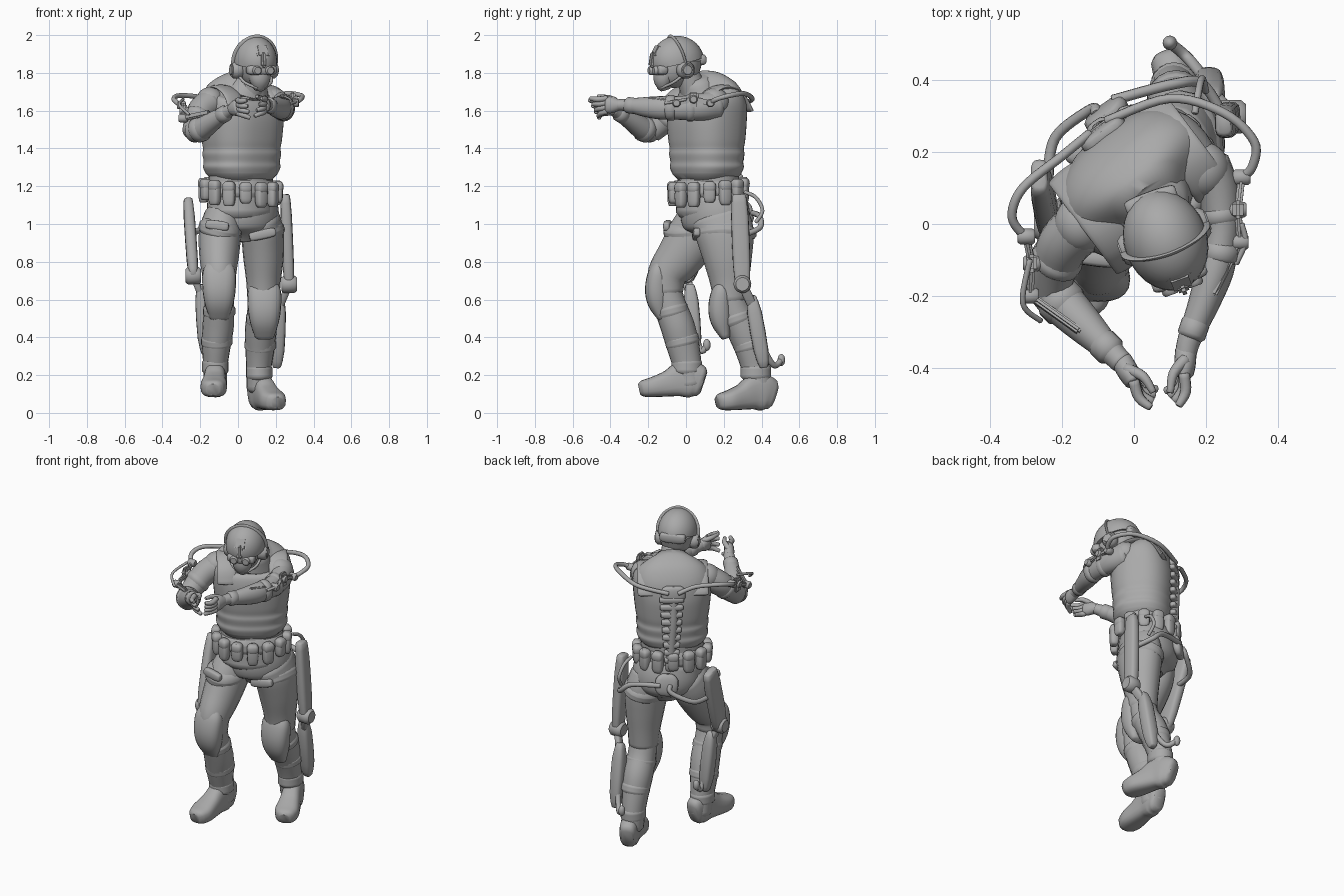
import bpy, bmesh, math
from mathutils import Vector as V, Matrix

if "Cube" in bpy.data.objects:
    bpy.data.objects.remove(bpy.data.objects["Cube"])

grey = bpy.data.materials.new("plain grey")
grey.use_nodes = True
tone = (0.4, 0.4, 0.4, 1)
grey.diffuse_color = tone
grey.node_tree.nodes["Principled BSDF"].inputs["Base Color"].default_value = tone
UP, FRONT, SIDE = V((0, 0, 1)), V((0, -1, 0)), V((1, 0, 0))


def finish(name, bm, angle=40):
    bmesh.ops.recalc_face_normals(bm, faces=bm.faces)
    mesh = bpy.data.meshes.new(name)
    bm.to_mesh(mesh)
    bm.free()
    mesh.materials.append(grey)
    mesh.shade_smooth()
    mesh.set_sharp_from_angle(angle=math.radians(angle))
    ob = bpy.data.objects.new(name, mesh)
    bpy.context.collection.objects.link(ob)


def frame(axis, up):
    axis = V(axis).normalized()
    side = axis.cross(V(up)).normalized()
    return Matrix((side, side.cross(axis), axis)).transposed()


def spline(rows, steps):
    """Smooth interpolation through rows of numbers."""
    out = []
    for i in range(len(rows) - 1):
        a, b, c, d = (rows[max(0, min(len(rows) - 1, i + k))] for k in (-1, 0, 1, 2))
        for s in range(steps):
            t = s / steps
            out.append([q + t / 2 * (r - p + t * (2*p - 5*q + 4*r - e + t * (3*(q - r) + e - p)))
                        for p, q, r, e in zip(a, b, c, d)])
    return out + [list(rows[-1])]


def tube(name, rows, up=FRONT, sides=20, steps=4, square=1.0):
    """Loft through rows (x, y, z, half width, half depth) with domed ends."""
    rows = spline([r if len(r) == 5 else (*r, r[3]) for r in rows], steps)
    pts = [V(r[:3]) for r in rows]
    axes = [(pts[min(i + 1, len(pts) - 1)] - pts[max(i - 1, 0)]).normalized() for i in range(len(pts))]
    rings = [(p, a, r[3], r[4]) for p, a, r in zip(pts, axes, rows)]
    for end, sign in ((0, -1), (-1, 1)):
        p, a, w, d = rings[end]
        cap = (p + a * sign * min(w, d) * 0.3, a, w * 0.75, d * 0.75)
        rings.insert(0 if sign < 0 else len(rings), cap)
    bm = bmesh.new()
    loops = []
    for p, a, w, d in rings:
        m = frame(a, up)
        loop = []
        for k in range(sides):
            c, s = math.cos(math.tau * k / sides), math.sin(math.tau * k / sides)
            q = V((math.copysign(abs(c) ** square, c) * w, math.copysign(abs(s) ** square, s) * d, 0))
            loop.append(bm.verts.new(p + m @ q))
        loops.append(loop)
    for A, B in zip(loops, loops[1:]):
        for k in range(sides):
            n = (k + 1) % sides
            bm.faces.new((A[k], A[n], B[n], B[k]))
    bm.faces.new(loops[0])
    bm.faces.new(loops[-1])
    finish(name, bm, 50)


def rod(name, pts, r=0.013):
    tube(name, [(*p, r) for p in pts], up=(0.13, 0.21, 0.97), sides=10, steps=6)


def pod(name, a, b, w, d, up=SIDE, taper=0.8):
    """Rounded box from a to b, w wide and d thick along up, narrower at both ends."""
    a, b = V(a), V(b)
    tube(name, [(*a.lerp(b, t), w / 2 * f, d / 2 * f) for t, f in
                ((.04, taper), (.25, 1), (.75, 1), (.96, taper))], up, 16, 2, .6)


def plate(name, a, b, w, d, up=SIDE):
    """Bevelled bar from a to b, w wide and d thick along up."""
    a, b = V(a), V(b)
    bm = bmesh.new()
    bmesh.ops.create_cube(bm, size=1)
    bmesh.ops.scale(bm, vec=(w, d, (b - a).length), verts=bm.verts)
    bmesh.ops.bevel(bm, geom=bm.edges[:], offset=min(w, d) * .3, segments=2, affect='EDGES')
    bmesh.ops.transform(bm, matrix=Matrix.Translation((a + b) / 2) @ frame(b - a, up).to_4x4(), verts=bm.verts)
    finish(name, bm)


def ball(name, p, size, up=FRONT, cut=None):
    bm = bmesh.new()
    bmesh.ops.create_uvsphere(bm, u_segments=28, v_segments=16, radius=1)
    if cut:
        bmesh.ops.bisect_plane(bm, geom=bm.verts[:] + bm.edges[:] + bm.faces[:], plane_co=cut[0],
                               plane_no=cut[1], clear_outer=True)
        bmesh.ops.holes_fill(bm, edges=[e for e in bm.edges if e.is_boundary])
    bmesh.ops.scale(bm, vec=size, verts=bm.verts)
    bmesh.ops.transform(bm, matrix=Matrix.Translation(p) @ frame(UP, up).to_4x4(), verts=bm.verts)
    finish(name, bm)


def disc(name, p, axis, r, h):
    a = V(axis).normalized() * h / 2
    tube(name, [(*(V(p) - a), r), (*(V(p) + a), r)], up=(0.1, 0.2, 1), steps=1)


def body(yaw, centre):
    """Return a local frame: left, back, and (left, back, height) -> world point."""
    left = V((math.cos(yaw), math.sin(yaw), 0))
    back = V((-left.y, left.x, 0))
    return left, back, lambda l, b, z: V((*centre, 0)) + left * l + back * b + UP * z


# Torso, vest and belt, turned to the left
LEFT, BACK, T = body(math.radians(37), (0.02, 0.11))
tube("trunk", [(*T(0, .01, z), w, d) for z, w, d in
     ((1.06, .19, .16), (1.15, .185, .155), (1.25, .18, .15), (1.4, .18, .15))], BACK, 32)
tube("vest", [(*T(0, b, z), w, d) for b, z, w, d in
     ((0, 1.265, .19, .16), (0, 1.3, .207, .17), (0, 1.33, .203, .168),
      (0, 1.37, .21, .174), (0, 1.4, .207, .171), (0, 1.45, .215, .178),
      (0, 1.56, .226, .183), (.005, 1.64, .23, .168), (0, 1.69, .215, .14),
      (-.015, 1.72, .175, .11), (-.04, 1.745, .11, .09))], BACK, 36, square=.82)
tube("collar", [(*T(.0, -.05, 1.69), .125, .105), (*T(.01, -.07, 1.755), .088, .085)], BACK, 28)
tube("neck", [(.06, .05, 1.68, .075), (.08, .02, 1.76, .066), (.09, -.01, 1.83, .064)])
for s in (-1, 1):
    tube("shoulder_strap", [(*T(s * .15, b, z), .055, .013) for b, z in
         ((-.155, 1.6), (-.115, 1.68), (-.02, 1.725), (.085, 1.695), (.155, 1.6))], UP)
tube("belt", [(*T(0, .01, z), .2, .172) for z in (1.16, 1.205)], BACK, 32)
for k in range(14):
    a = math.tau * (k + .5) / 14
    out = LEFT * math.cos(a) + BACK * math.sin(a)
    p = T(.208 * math.cos(a), .01 + .182 * math.sin(a), .01 + .015 * math.sin(a))
    low = 1.095 if k % 3 else 1.115
    pod("belt_pouch", p + UP * low, p + UP * 1.21, .064, .05, out)
    pod("pouch_flap", p + UP * 1.17, p + UP * 1.22, .066, .056, out)

# Pelvis
tube("pelvis", [(.02, .14, 1.13, .19, .16), (.025, .155, 1.05, .202, .172), (.025, .16, .98, .185, .16),
     (.025, .16, .94, .11, .11)], BACK, 32)

# Legs: thigh, knee pad, shin and boot
tube("right_thigh", [(-.08, .1, 1.04, .1, .13), (-.095, .05, .95, .112, .14), (-.1, -.03, .83, .105, .125),
     (-.1, -.1, .73, .09, .105), (-.1, -.105, .64, .082, .09)])
tube("right_shin", [(-.1, -.11, .68, .078), (-.1, -.085, .57, .078, .085), (-.105, -.045, .46, .083, .09),
     (-.115, -.015, .35, .075, .086), (-.12, .01, .24, .064, .075), (-.12, .025, .15, .062, .073)])
tube("left_thigh", [(.12, .18, 1.04, .1, .15), (.13, .205, .95, .112, .155), (.135, .22, .82, .107, .13),
     (.135, .23, .7, .092, .105), (.135, .235, .6, .085, .09)])
tube("left_shin", [(.135, .23, .63, .08), (.13, .26, .53, .082, .085), (.12, .31, .43, .084, .09),
     (.115, .345, .33, .076, .082), (.11, .37, .23, .066, .075), (.11, .385, .13, .064, .072)])


def knee(side, x, y, z):
    pad = ((.0, .15, .055, .02), (-.012, .09, .086, .05), (-.02, .0, .088, .062),
           (-.012, -.08, .076, .055), (.01, -.16, .05, .025))
    tube(side + "_knee_pad", [(x, y + dy, z + dz, w, d) for dy, dz, w, d in pad], square=.8)


knee("right", -.1, -.135, .66)
knee("left", .14, .2, .56)


def boot(side, heel, toe, base):
    heel, toe = V((*heel, 0)), V((*toe, 0))
    shape = ((0, .085, .048, .08), (.15, .098, .056, .096), (.35, .095, .056, .092), (.55, .075, .062, .07),
             (.8, .057, .07, .054), (.95, .05, .058, .046), (1, .047, .046, .04))
    rows = [(*(heel.lerp(toe, t) + UP * (base + h)), w, d) for t, h, w, d in shape]
    tube(side + "_boot", rows, UP, square=.72)


boot("right", (-.115, .08), (-.132, -.235), .08)
boot("left", (.095, .452), (.205, .178), .01)
for side, x, y, z in (("right", -.12, .005, .25), ("left", .112, .37, .22)):
    tube(side + "_boot_cuff", [(x, y, z + h, .07, .081) for h in (-.03, .02)])

# Straps around the legs
for name, p, axis, w, d in (
        ("right_thigh_strap", (-.095, .03, .97), (.25, -.15, 1), .115, .15),
        ("left_thigh_strap", (.13, .21, .95), (-.3, 0, 1), .12, .162),
        ("right_knee_strap", (-.1, -.075, .54), (0, -.25, 1), .086, .088),
        ("left_knee_strap", (.13, .27, .5), (0, -.35, 1), .088, .09),
        ("left_calf_strap", (.118, .34, .36), (0, -.3, 1), .083, .088),
        ("right_calf_strap", (-.113, -.02, .38), (0, -.25, 1), .083, .091)):
    a = V(axis).normalized() * .016
    tube(name, [(*(V(p) - a), w, d), (*(V(p) + a), w, d)])
pod("right_buckle", (-.17, -.09, 1.0), (-.05, -.105, .985), .05, .04, FRONT)
pod("left_buckle", (.06, .05, .93), (.2, .06, .96), .05, .04, FRONT)

# Arms
tube("left_upper_arm", [(.2, .16, 1.63, .07, .078), (.232, .09, 1.62, .062, .073), (.245, .0, 1.615, .053, .065),
     (.238, -.08, 1.615, .05, .061)], UP)
tube("left_forearm", [(.24, -.06, 1.615, .05, .058), (.225, -.13, 1.615, .053, .062),
     (.195, -.22, 1.62, .044, .052), (.155, -.32, 1.63, .033), (.145, -.36, 1.63, .03)], UP)
tube("right_upper_arm", [(-.15, -.01, 1.64, .075), (-.195, -.055, 1.6, .073), (-.222, -.12, 1.54, .065),
     (-.235, -.18, 1.49, .06)], UP)
tube("right_forearm", [(-.24, -.18, 1.49, .058), (-.2, -.22, 1.5, .062), (-.14, -.28, 1.54, .053),
     (-.06, -.36, 1.59, .035), (-.035, -.385, 1.605, .032)], UP)
ball("left_shoulder_cap", (.192, .15, 1.645), (.075, .08, .075))
ball("right_shoulder_cap", (-.148, .0, 1.65), (.075, .08, .075))
for name, a, b, w, d in (
        ("left_sleeve_band", (.24, .035, 1.615), (.243, .01, 1.615), .06, .072),
        ("left_elbow_band", (.243, -.065, 1.615), (.238, -.095, 1.615), .057, .067),
        ("left_wrist_cuff", (.172, -.275, 1.625), (.16, -.31, 1.63), .04, .043),
        ("right_sleeve_band", (-.21, -.09, 1.57), (-.219, -.105, 1.555), .073, .073),
        ("right_elbow_band", (-.215, -.205, 1.495), (-.19, -.23, 1.505), .067, .067),
        ("right_wrist_cuff", (-.09, -.33, 1.572), (-.065, -.355, 1.587), .044, .044)):
    tube(name, [(*a, w, d), (*b, w, d)], UP, steps=1)


def hand(side, wrist, palm, tips, inward):
    wrist, palm, tips, inward = map(V, (wrist, palm, tips, inward))
    tube(side + "_palm", [(*wrist, .03, .028), (*wrist.lerp(palm, .6), .03, .043), (*palm, .026, .043)], UP)
    for k in range(4):
        drop = UP * (.035 - .023 * k)
        tip = tips + drop - UP * .008 * k + inward * .014 * k + (palm - tips) * .14 * k
        tube(side + "_finger", [(*(palm + drop), .016), (*(palm.lerp(tip, .55) + drop * .3 - inward * .012), .015),
             (*tip, .011)], (.1, .2, 1), 10)
    tube(side + "_thumb", [(*(wrist.lerp(palm, .4) + UP * .025), .018), (*(palm + inward * .03 + UP * .04), .014),
         (*(tips.lerp(palm, .4) + inward * .03 + UP * .045), .01)], (.1, .2, 1), 10)


hand("left", (.145, -.35, 1.63), (.14, -.42, 1.63), (.125, -.505, 1.63), (-1, .1, 0))
hand("right", (-.035, -.38, 1.605), (.0, -.44, 1.62), (.045, -.51, 1.62), (.85, .5, 0))

# Head and helmet, facing slightly left
HL, HB, H = body(math.radians(20), (.088, -.045))
ball("head", H(0, -.02, 1.83), (.082, .105, .11), HB)
tube("jaw_mask", [(*H(0, -.075, 1.8), .062, .055), (*H(0, -.08, 1.76), .055, .05),
     (*H(0, -.07, 1.72), .035, .035)], HB)
ball("helmet", H(0, 0, 1.862), (.116, .144, .134), HB, ((0, 0, -.08), (0, .25, -1)))
tube("helmet_back", [(*H(0, .045, 1.79), .085, .07), (*H(0, .04, 1.86), .102, .097)], HB)
tube("helmet_band", [(*H(l, b, z), .02, .006) for l, b, z in
     ((-.112, .01, 1.83), (-.107, -.01, 1.9), (-.07, -.03, 1.956), (0, -.04, 1.984),
      (.07, -.03, 1.956), (.107, -.01, 1.9), (.112, .01, 1.83))], HB)
plate("front_mount", H(0, -.134, 1.88), H(0, -.1, 1.945), .07, .03, HB)
plate("mount_arm", H(0, -.148, 1.83), H(0, -.136, 1.91), .03, .03, HB)
pod("goggles", H(-.08, -.105, 1.815), H(.08, -.105, 1.815), .055, .06, HB)
pod("rear_plate", H(-.075, .118, 1.87), H(.075, .118, 1.87), .06, .05, HB)
for s in (-1, 1):
    disc("ear_cup", H(s * .096, .01, 1.815), HL, .046, .035)
    disc("ear_cup_cover", H(s * .108, .01, 1.815), HL, .032, .028)
    disc("goggle_lens", H(s * .036, -.132, 1.812), HB, .024, .02)
    rod("chin_strap", (H(s * .09, .0, 1.79), H(s * .075, -.05, 1.75), H(s * .02, -.1, 1.72)), .008)

# Spine of the support frame, widening upward
rod("spine_core", [T(.02, .178, 1.14), T(.01, .183, 1.3), T(0, .185, 1.45), T(0, .175, 1.6)], .028)
for k in range(9):
    p, w = T(.01, .186, 1.2 + k * .048), .04 + .004 * k
    pod("vertebra", p - LEFT * w, p + LEFT * w, .036, .04, BACK)
pod("spine_head", T(0, .18, 1.57), T(0, .17, 1.66), .14, .05, BACK)
pod("hip_plate", T(.045, .225, .99), T(.035, .205, 1.12), .13, .05, BACK, .6)

# Curved rods from spine to arms and thighs
rod("right_shoulder_rod", (T(-.03, .2, 1.63), (-.2, .19, 1.67), (-.31, .1, 1.68), (-.34, .02, 1.66),
    (-.305, -.035, 1.63)))
rod("left_shoulder_rod", (T(.03, .2, 1.63), (.1, .35, 1.66), (.25, .31, 1.69), (.335, .23, 1.68),
    (.33, .16, 1.66), (.3, .13, 1.64)))
rod("right_hip_rod", (T(.02, .235, 1.06), (-.12, .32, 1.02), (-.22, .24, .96), (-.24, .12, .95)), .015)
rod("left_hip_rod", (T(.08, .235, 1.06), (.11, .39, 1.04), (.19, .39, .98), (.25, .3, .94)), .015)
rod("left_waist_loop", ((.17, .31, 1.17), (.18, .37, 1.14), (.19, .405, 1.07), (.2, .37, 1.01)), .01)

# Arm frames: joints and links
for side, pts in (("left", ((.3, .13, 1.64), (.29, .04, 1.66), (.295, -.05, 1.64), (.22, -.2, 1.66))),
                  ("right", ((-.3, -.035, 1.63), (-.285, -.11, 1.6), (-.29, -.2, 1.56), (-.15, -.3, 1.59)))):
    for a, b in zip(pts, pts[1:]):
        plate(side + "_arm_link", a, b, .028, .02)
    for p in pts[:3]:
        disc(side + "_arm_joint", p, SIDE, .022, .035)
    plate(side + "_arm_clamp", V(pts[1]) + UP * .04, V(pts[1]) - UP * .05, .05, .03)
rod("left_outer_link", ((.3, .0, 1.66), (.31, -.05, 1.65), (.285, -.11, 1.64)), .008)
rod("right_outer_link", ((-.29, -.1, 1.66), (-.31, -.22, 1.63), (-.26, -.27, 1.58)), .008)

# Leg frames: long thigh pods, knee joints and shin pods
for side, wide, top, low, shin, end, tip in (
        ("left", .092, (.25, .28, 1.17), (.272, .3, .65), (.22, .345, .63), (.205, .415, .23), (.1, .505, .28)),
        ("right", .12, (-.265, .14, 1.14), (-.235, -.01, .7), (-.195, .02, .69), (-.17, .05, .3), (-.15, .11, .36))):
    top, low, shin, end = map(V, (top, low, shin, end))
    pod(side + "_thigh_pod", top, low, wide, .06)
    disc(side + "_knee_joint", low.lerp(top, .06), SIDE, .047, .055)
    pod(side + "_knee_link", low.lerp(top, .06), shin.lerp(end, .2), .05, .035)
    pod(side + "_shin_pod", shin, end, .078, .075, taper=.6)
    rod(side + "_ankle_rod", (shin.lerp(end, .6), end.lerp(V(tip), .5), V(tip)), .016)
    ball(side + "_ankle_knob", tip, (.02, .02, .032))
